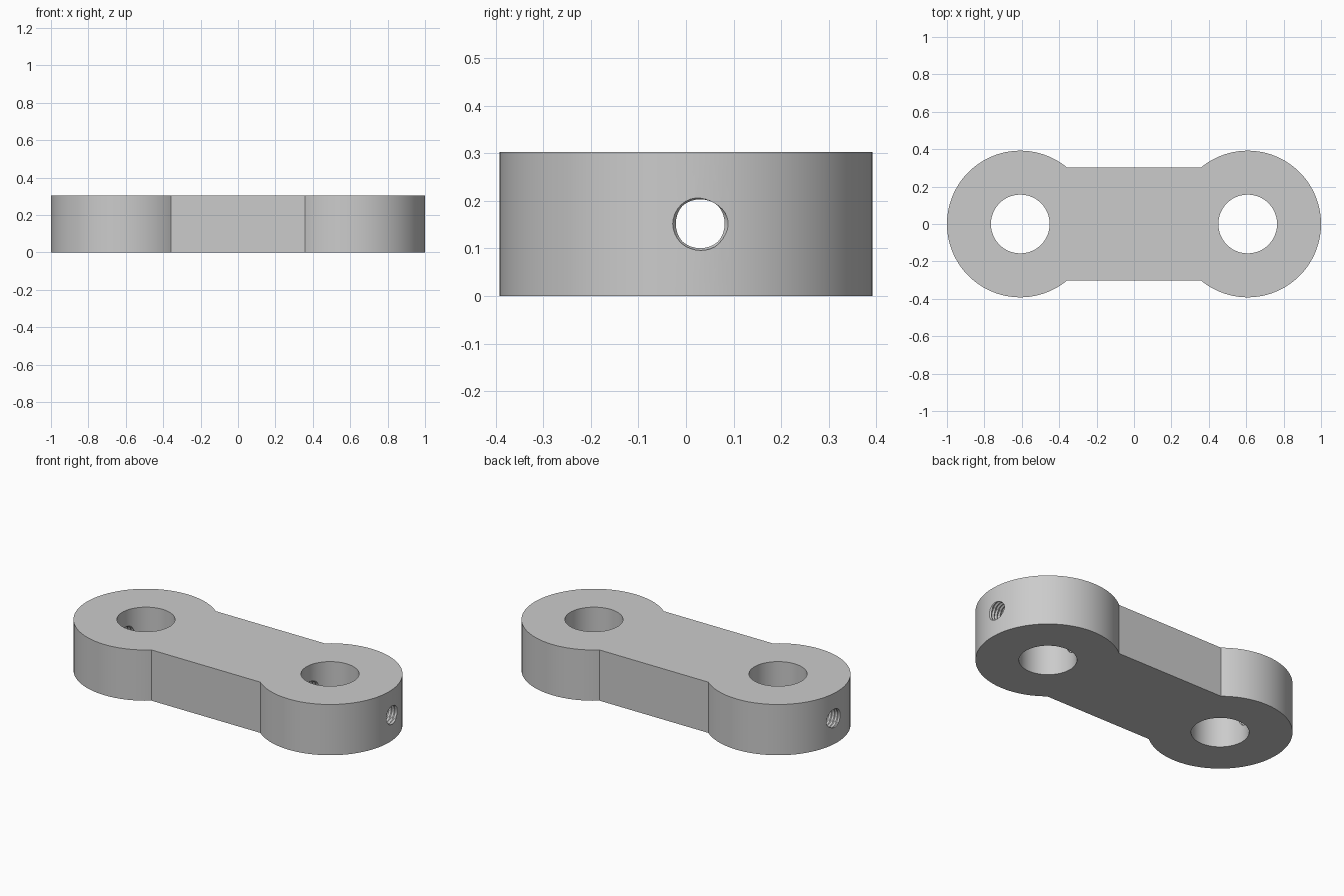
import bpy, bmesh, math

cube = bpy.data.objects.get("Cube")
if cube:
    bpy.data.objects.remove(cube, do_unlink=True)

HEIGHT, CENTRE, BOSS_R, BORE_R, BAR_HALF = 0.303, 0.608, 0.392, 0.157, 0.303
SCREW_Y, SCREW_Z, MINOR_R, MAJOR_R, PITCH = 0.03, 0.152, 0.051, 0.059, 0.02

steel = bpy.data.materials.new("plain grey")
steel.use_nodes = True
grey = (0.6, 0.6, 0.6, 1)
steel.diffuse_color = grey
steel.node_tree.nodes["Principled BSDF"].inputs["Base Color"].default_value = grey


def make_object(name, bm):
    bmesh.ops.recalc_face_normals(bm, faces=bm.faces)
    mesh = bpy.data.meshes.new(name)
    bm.to_mesh(mesh)
    bm.free()
    mesh.materials.append(steel)
    obj = bpy.data.objects.new(name, mesh)
    bpy.context.collection.objects.link(obj)
    return obj


def prism(name, outline, bottom, top):
    bm = bmesh.new()
    face = bm.faces.new([bm.verts.new((x, y, bottom)) for x, y in outline])
    result = bmesh.ops.extrude_face_region(bm, geom=[face])
    verts = [g for g in result["geom"] if isinstance(g, bmesh.types.BMVert)]
    bmesh.ops.translate(bm, verts=verts, vec=(0, 0, top - bottom))
    return make_object(name, bm)


def arc(cx, radius, start, end, steps):
    angles = [start + (end - start) * i / steps for i in range(steps + 1)]
    return [(cx + radius * math.cos(a), radius * math.sin(a)) for a in angles]


# Link body: two round bosses joined by a straight bar
join = math.pi - math.asin(BAR_HALF / BOSS_R)
outline = (arc(CENTRE, BOSS_R, -join, join, 96)
           + arc(-CENTRE, BOSS_R, math.pi - join, math.pi + join, 96))
body = prism("link_body", outline, 0, HEIGHT)

# Vertical bores through the bosses
cutters = []
for side, label in ((1, "left"), (-1, "right")):
    circle = arc(side * CENTRE, BORE_R, 0, math.tau, 96)[:-1]
    cutters.append(prism(label + "_bore_cutter", circle, -0.1, HEIGHT + 0.1))

# Threaded lengthwise hole: rings whose radius follows a helical ridge
bm = bmesh.new()
sides, steps, reach = 32, 4, 1.03
rings = []
for j in range(round(2 * reach / PITCH * steps) + 1):
    ring = []
    for i in range(sides):
        turn = i / sides
        ridge = abs(2 * ((j / steps + turn) % 1) - 1)
        r = MINOR_R + (MAJOR_R - MINOR_R) * ridge
        a = turn * math.tau
        ring.append(bm.verts.new((-reach + j * PITCH / steps,
                                  SCREW_Y + r * math.cos(a),
                                  SCREW_Z + r * math.sin(a))))
    rings.append(ring)
for a, b in zip(rings, rings[1:]):
    for i in range(sides):
        k = (i + 1) % sides
        bm.faces.new((a[i], a[k], b[k], b[i]))
bm.faces.new(rings[0])
bm.faces.new(rings[-1])
bmesh.ops.triangulate(bm, faces=bm.faces)
cutters.append(make_object("thread_cutter", bm))

# Cut all holes, then drop the cutters
bpy.ops.object.select_all(action="DESELECT")
body.select_set(True)
bpy.context.view_layer.objects.active = body
for cutter in cutters:
    cutter.hide_render = True
    cut = body.modifiers.new(cutter.name, "BOOLEAN")
    cut.operation = "DIFFERENCE"
    cut.solver = "EXACT"
    cut.object = cutter
    bpy.ops.object.modifier_apply(modifier=cut.name)
for cutter in cutters:
    bpy.data.objects.remove(cutter, do_unlink=True)

bpy.ops.object.shade_smooth_by_angle(angle=math.radians(25))
